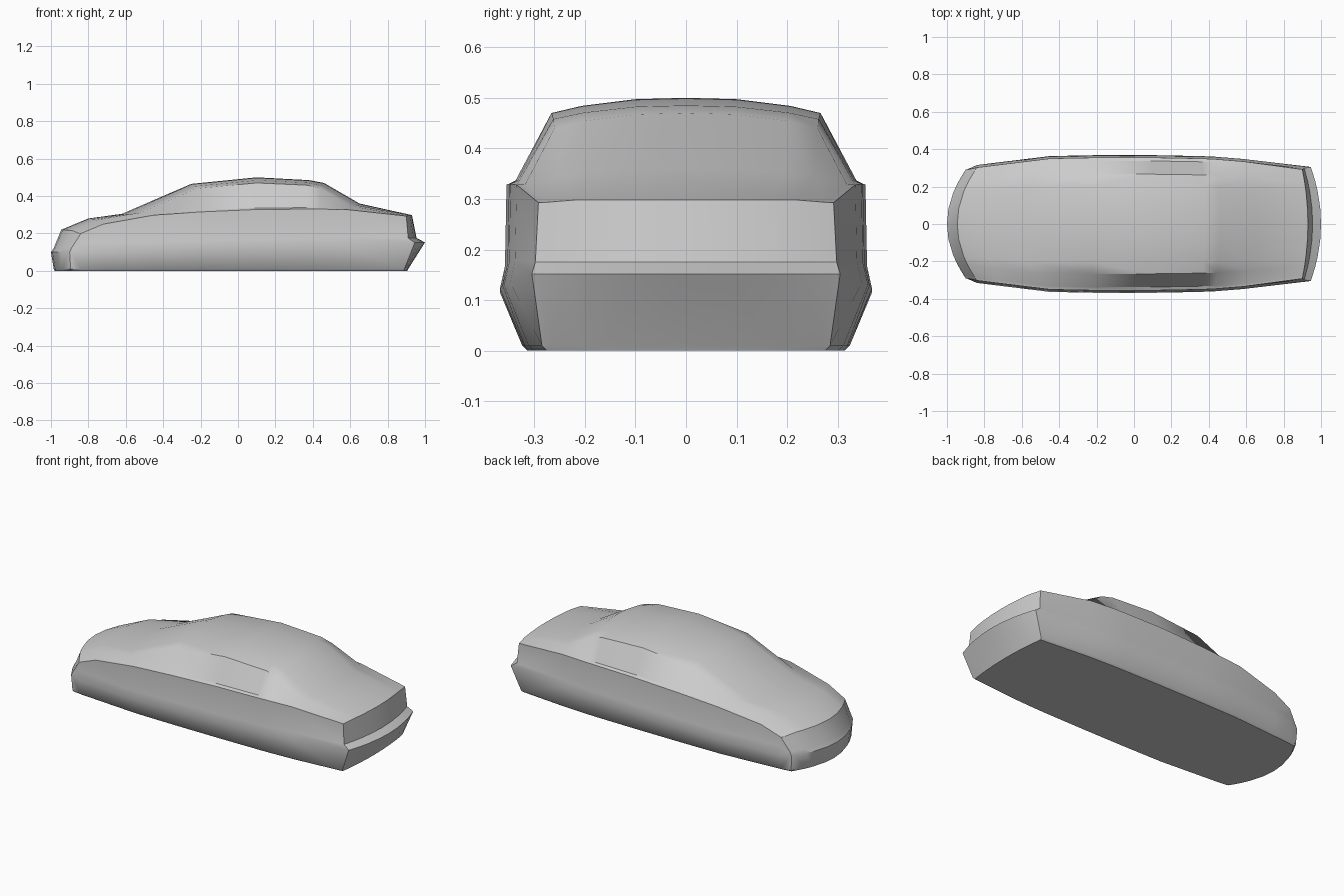
import bpy, bmesh

# Stations wrapped nose -> roof -> tail:
# centre x, centre z, shoulder z, edge x, edge y, edge z
ROWS = [
    (-0.980, 0.000, 0.000, -0.890, 0.275, 0.000),
    (-0.985, 0.010, 0.010, -0.895, 0.285, 0.010),
    (-1.000, 0.100, 0.100, -0.900, 0.290, 0.100),
    (-0.985, 0.122, 0.122, -0.890, 0.290, 0.122),
    (-0.945, 0.220, 0.215, -0.840, 0.302, 0.200),
    (-0.800, 0.280, 0.272, -0.720, 0.317, 0.250),
    (-0.620, 0.305, 0.310, -0.450, 0.350, 0.298),
    (-0.250, 0.465, 0.440, -0.200, 0.355, 0.315),
    (0.100, 0.500, 0.470, 0.100, 0.355, 0.328),
    (0.380, 0.485, 0.458, 0.360, 0.350, 0.330),
    (0.460, 0.470, 0.440, 0.430, 0.347, 0.330),
    (0.650, 0.360, 0.345, 0.580, 0.335, 0.328),
    (0.930, 0.298, 0.298, 0.900, 0.292, 0.293),
    (0.955, 0.175, 0.175, 0.910, 0.298, 0.175),
    (1.000, 0.152, 0.152, 0.945, 0.305, 0.152),
    (0.910, 0.010, 0.010, 0.890, 0.285, 0.010),
    (0.905, 0.000, 0.000, 0.885, 0.275, 0.000),
]
ACROSS = (0, 0.28, 0.58, 0.75, 0.95, 1)


def skin_row(row):
    cx, cz, sz, ex, ey, ez = row
    pts = []
    for t in ACROSS:
        if t <= 0.75:
            z = cz + (sz - cz) * (t / 0.75) ** 2.5
        else:
            z = ez + (sz - ez) * (0.06 if t < 1 else 0)
        pts.append((cx + (ex - cx) * t * t, ey * t, z))
    return pts


def side_column(edge):
    x, y, z = edge
    flare = 0.013 * max(0, min(1, (z - 0.1) / 0.1))
    base = 0.285 + (y - 0.29) * 0.6
    return [edge, (x, y + flare * 0.25, min(z, 0.165 + 0.02 * x)),
            (x, y + flare, min(z, 0.12 + 0.025 * x)),
            (x, base, 0.01), (x, base - 0.01, 0)]


skin = [skin_row(r) for r in ROWS]
edges = [r[-1] for r in skin]
# Side panels run between the nose corner and the tail corner
sides = [[edges[2]] * 3 + [edges[1], edges[0]]]
sides += [side_column(e) for e in edges[3:12]]
sides += [edges[12:17]]

bm = bmesh.new()
cache = {}


def vert(p, s):
    key = (round(p[0], 4), round(p[1] * s, 4) + 0.0, round(p[2], 4))
    if key not in cache:
        cache[key] = bm.verts.new(key)
    return cache[key]


def add_grid(grid, s):
    for a, b in zip(grid, grid[1:]):
        for i in range(len(a) - 1):
            vs = list(dict.fromkeys(vert(p, s) for p in (a[i], b[i], b[i + 1], a[i + 1])))
            if len(vs) > 2 and not bm.faces.get(vs):
                bm.faces.new(vs)


for s in (1, -1):
    add_grid(skin, s)
    add_grid(sides, s)

# Flat underside
bmesh.ops.holes_fill(bm, edges=[e for e in bm.edges if e.is_boundary], sides=0)
bmesh.ops.recalc_face_normals(bm, faces=bm.faces[:])
mesh = bpy.data.meshes.new("car_body")
bm.to_mesh(mesh)
bm.free()
body = bpy.data.objects.new("car_body", mesh)
bpy.context.collection.objects.link(body)
bpy.context.view_layer.objects.active = body
body.select_set(True)
bpy.ops.object.shade_smooth_by_angle(angle=0.6)
